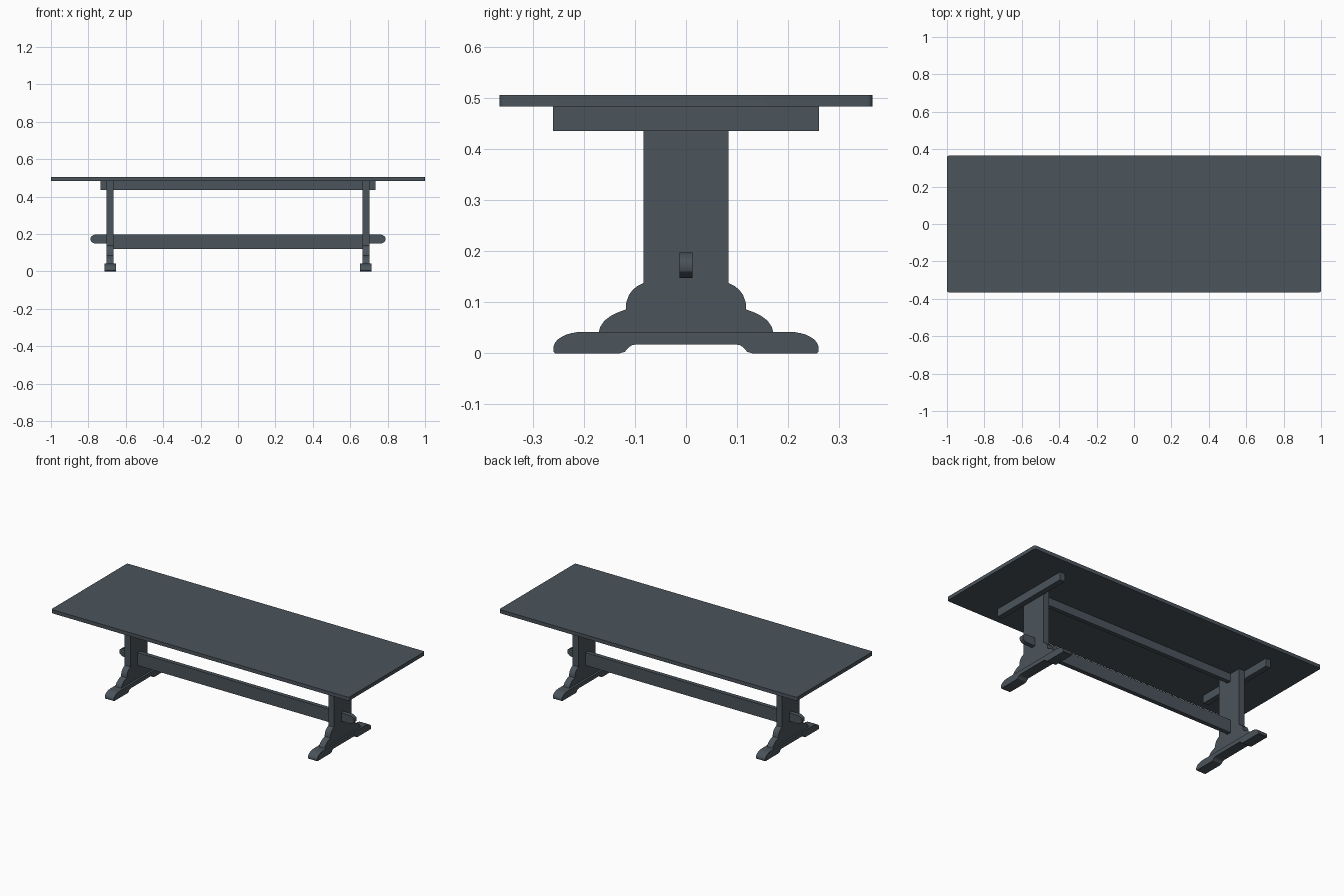
import bpy, bmesh, math

if "Cube" in bpy.data.objects:
    bpy.data.objects.remove(bpy.data.objects["Cube"])

mat = bpy.data.materials.new("slate_grey_wood")
mat.diffuse_color = (0.07, 0.088, 0.105, 1)
mat.use_nodes = True
mat.node_tree.nodes["Principled BSDF"].inputs["Base Color"].default_value = mat.diffuse_color


def prism(name, pts, a, b, to3d):
    """Extrude a closed 2D outline from a to b; to3d places (u, v, depth)."""
    bm = bmesh.new()
    lo = [bm.verts.new(to3d(u, v, a)) for u, v in pts]
    hi = [bm.verts.new(to3d(u, v, b)) for u, v in pts]
    bm.faces.new(lo)
    bm.faces.new(hi[::-1])
    n = len(pts)
    for i in range(n):
        j = (i + 1) % n
        bm.faces.new((lo[j], lo[i], hi[i], hi[j]))
    bmesh.ops.recalc_face_normals(bm, faces=bm.faces)
    me = bpy.data.meshes.new(name)
    bm.to_mesh(me)
    bm.free()
    me.materials.append(mat)
    ob = bpy.data.objects.new(name, me)
    bpy.context.collection.objects.link(ob)
    for o in bpy.context.selected_objects:
        o.select_set(False)
    bpy.context.view_layer.objects.active = ob
    ob.select_set(True)
    bpy.ops.object.shade_smooth_by_angle(angle=math.radians(28))
    return ob


def along_x(u, v, d): return (d, u, v)
def along_y(u, v, d): return (u, d, v)
def along_z(u, v, d): return (u, v, d)


def arc(cx, cy, rx, ry, a0, a1, n=8):
    return [(cx + rx * math.cos(math.radians(a0 + (a1 - a0) * i / n)),
             cy + ry * math.sin(math.radians(a0 + (a1 - a0) * i / n))) for i in range(n + 1)]


def sym(half):
    """Complete a right-hand outline with its mirror image."""
    return half + [(-u, v) for u, v in reversed(half)]


def rect(u0, u1, v0, v1):
    return [(u0, v0), (u1, v0), (u1, v1), (u0, v1)]


# Tabletop with slightly eased corners
X, Y, R = 1.0, 0.365, 0.01
top = (arc(X - R, Y - R, R, R, 0, 90, 4) + arc(R - X, Y - R, R, R, 90, 180, 4)
       + arc(R - X, R - Y, R, R, 180, 270, 4) + arc(X - R, R - Y, R, R, 270, 360, 4))
prism("tabletop", top, 0.484, 0.506, along_z)

# Outlines of the shaped foot and the stepped leg panel
foot = sym([(0.098, 0.0175)] + [(0.106, 0.016), (0.113, 0.011), (0.120, 0.003), (0.130, 0.0)]
           + [(0.256, 0.0), (0.260, 0.004)] + arc(0.203, 0.010, 0.057, 0.032, 0, 90))
leg = sym([(0.171, 0.041), (0.168, 0.052), (0.160, 0.064), (0.148, 0.073), (0.134, 0.080),
           (0.118, 0.086), (0.117, 0.100), (0.112, 0.114), (0.105, 0.124), (0.095, 0.132),
           (0.083, 0.138), (0.083, 0.484)])

for s, side in ((-1, "left"), (1, "right")):
    prism(side + "_foot", foot, s * 0.652, s * 0.713, along_x)
    prism(side + "_leg", leg, s * 0.665, s * 0.703, along_x)
    # Cleat on the outer face of the leg
    prism(side + "_cleat", rect(-0.261, 0.261, 0.436, 0.484), s * 0.703, s * 0.736, along_x)
    # Through tenon with rounded end
    tenon = [(0.70, 0.148), (0.762, 0.148), (0.776, 0.153), (0.785, 0.160), (0.788, 0.167),
             (0.788, 0.179), (0.785, 0.186), (0.776, 0.193), (0.762, 0.198), (0.70, 0.198)]
    prism(side + "_tenon", [(s * u, v) for u, v in tenon], -0.013, 0.013, along_y)

# Long rails between the legs
prism("stretcher", rect(-0.667, 0.667, 0.120, 0.198), -0.013, 0.013, along_y)
prism("top_rail", rect(-0.667, 0.667, 0.436, 0.484), -0.013, 0.013, along_y)
